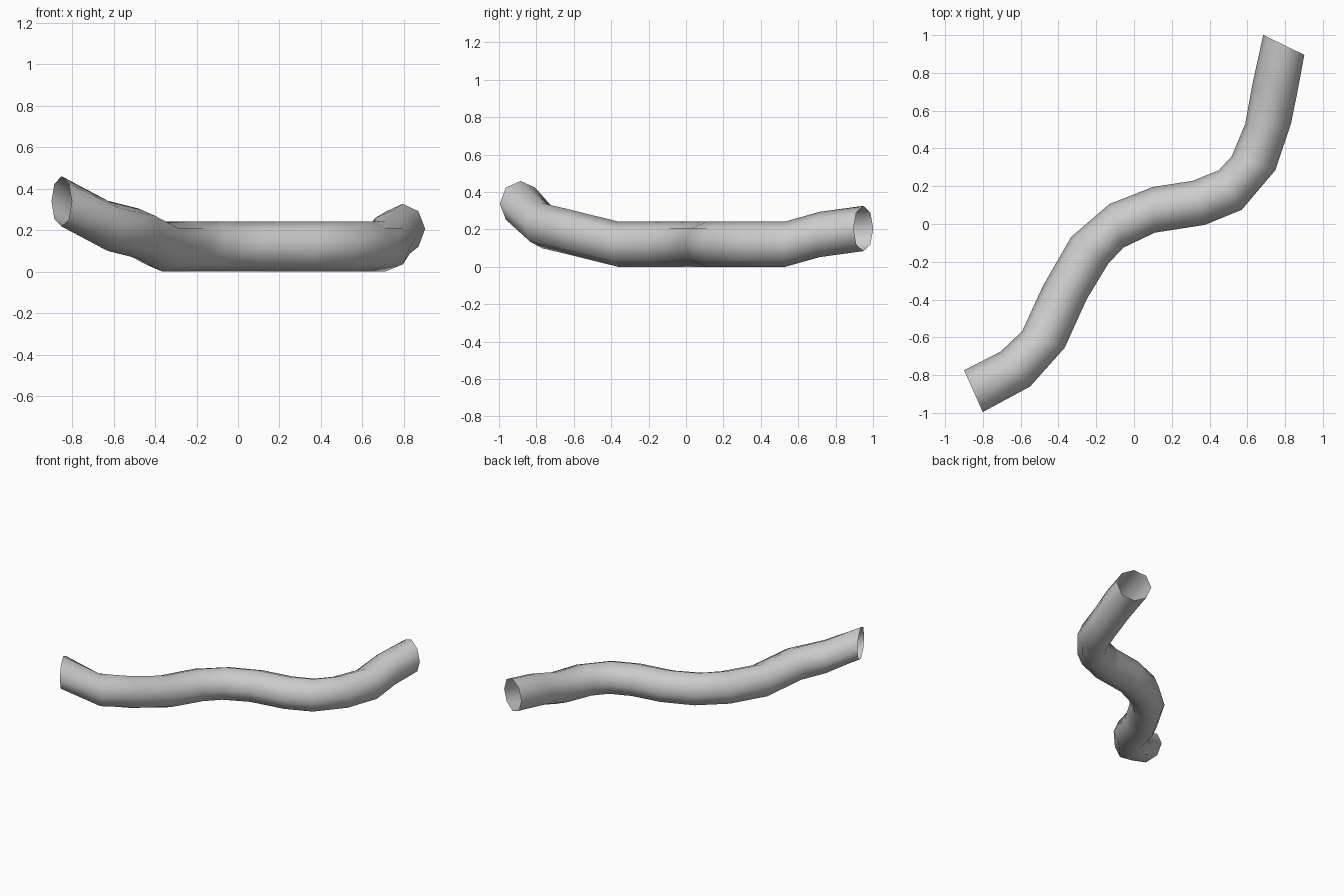
import bpy
import bmesh
from math import sin, cos, radians, tau
from mathutils import Vector

cube = bpy.data.objects.get("Cube")
if cube:
    bpy.data.objects.remove(cube, do_unlink=True)

RADIUS = 0.121
SIDES = 8

# Centre line of the pipe: x, y, z and heading of each upright ring in degrees
PATH = [
    (-0.85, -0.885, 0.338, 24),
    (-0.628, -0.768, 0.22, 40),
    (-0.48, -0.612, 0.183, 69),
    (-0.366, -0.363, 0.121, 73),
    (-0.235, -0.14, 0.121, 54),
    (-0.094, -0.01, 0.121, 18),
    (0.105, 0.075, 0.121, 2.5),
    (0.343, 0.112, 0.121, 15.5),
    (0.51, 0.18, 0.121, 30),
    (0.633, 0.322, 0.121, 72),
    (0.71, 0.53, 0.121, 90),
    (0.745, 0.715, 0.173, 79),
    (0.793, 0.948, 0.205, 64),
]

# Pipe material
grey = bpy.data.materials.new("light_grey")
grey.use_nodes = True
colour = (0.6, 0.6, 0.6, 1)
grey.diffuse_color = colour
grey.node_tree.nodes["Principled BSDF"].inputs["Base Color"].default_value = colour


def add_ring(bm, x, y, z, heading):
    """Upright octagon facing along the heading."""
    h = radians(heading)
    across = Vector((sin(h), -cos(h), 0))
    up = Vector((0, 0, 1))
    centre = Vector((x, y, z))
    angles = [tau * i / SIDES for i in range(SIDES)]
    return [bm.verts.new(centre + RADIUS * (across * cos(a) + up * sin(a)))
            for a in angles]


# Winding pipe, open at both ends
bm = bmesh.new()
rings = [add_ring(bm, *point) for point in PATH]
for near, far in zip(rings, rings[1:]):
    for i in range(SIDES):
        j = (i + 1) % SIDES
        face = bm.faces.new((near[i], far[i], far[j], near[j]))
        face.smooth = True

mesh = bpy.data.meshes.new("winding_pipe")
bm.to_mesh(mesh)
bm.free()
mesh.materials.append(grey)
pipe = bpy.data.objects.new("winding_pipe", mesh)
bpy.context.collection.objects.link(pipe)
